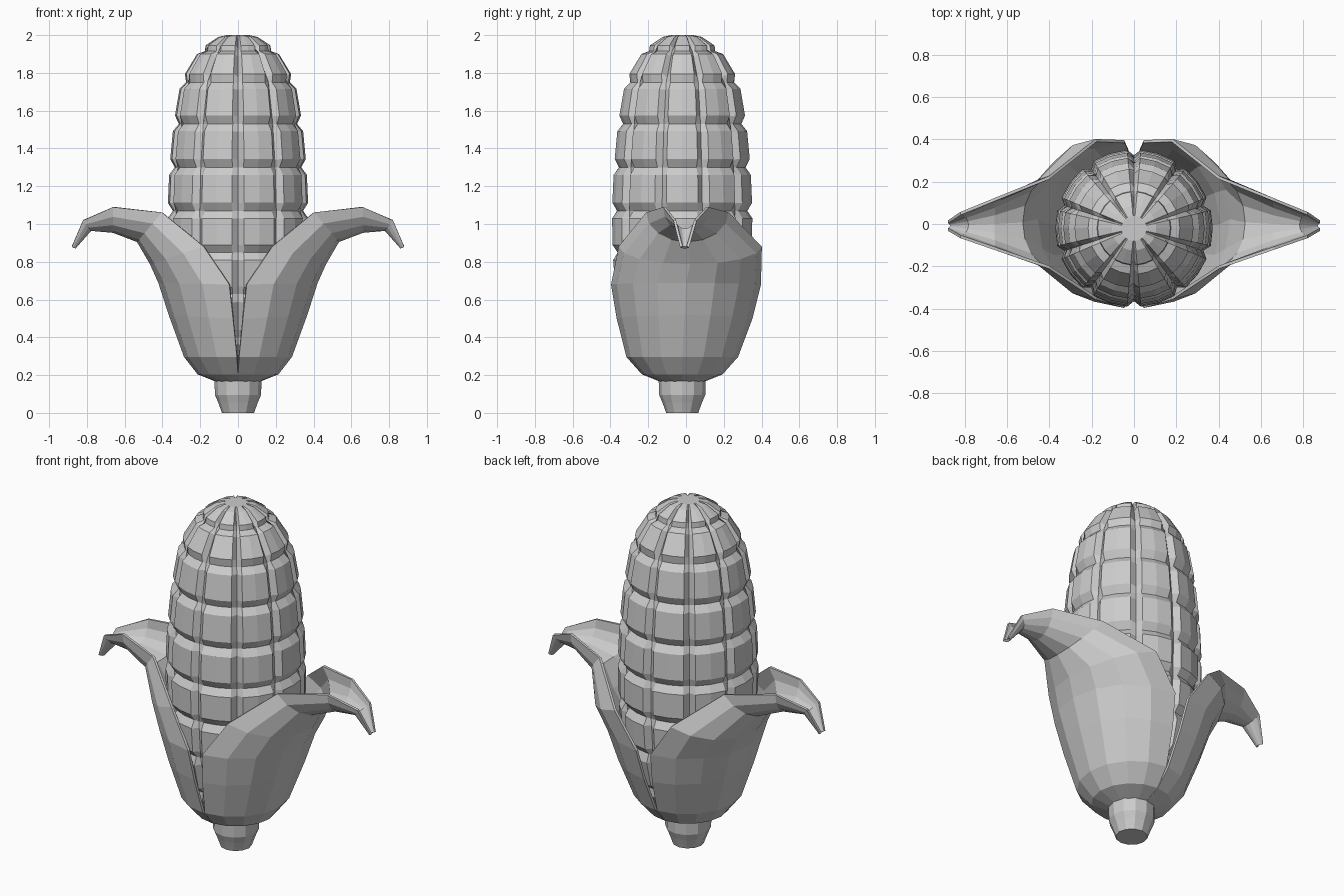
import bpy, bmesh
from math import sin, cos, pi, radians

if "Cube" in bpy.data.objects:
    bpy.data.objects.remove(bpy.data.objects["Cube"])

CY = -0.02  # cob axis sits slightly forward


def make(name, verts, faces):
    me = bpy.data.meshes.new(name)
    bm = bmesh.new()
    vs = [bm.verts.new(v) for v in verts]
    for f in faces:
        bm.faces.new([vs[i] for i in f])
    bmesh.ops.remove_doubles(bm, verts=bm.verts, dist=0.0005)
    bmesh.ops.recalc_face_normals(bm, faces=bm.faces)
    bm.to_mesh(me)
    bm.free()
    ob = bpy.data.objects.new(name, me)
    bpy.context.collection.objects.link(ob)
    return ob


def polar(r, deg, z, cy=CY):
    return (r * cos(radians(deg)), cy + r * sin(radians(deg)), z)


# Cob: ten columns of raised kernels; (height, groove radius) per row boundary
rows = [(0.22, .16), (0.40, .27), (0.63, .325), (0.85, .342), (1.07, .345), (1.30, .335),
        (1.53, .313), (1.75, .275), (1.915, .175)]
offs = [-18, -13, 0, 13, 18]
verts, faces = [], []
for (z0, r0), (z1, r1) in zip(rows, rows[1:]):
    dz, dr = z1 - z0, r1 - r0
    n = (dz * dz + dr * dr) ** 0.5
    for c in range(10):
        base = len(verts)
        for j, u in enumerate([0, .18, .82, 1]):
            for i, o in enumerate(offs):
                h = 0.028 if j in (1, 2) and 0 < i < 4 else 0
                verts.append(polar(r0 + dr * u + h * dz / n, c * 36 + o, z0 + dz * u - h * dr / n))
        for j in range(3):
            for i in range(4):
                k = base + j * 5 + i
                faces.append((k, k + 1, k + 6, k + 5))
# Notched cap at the top of the cob
for c in range(10):
    base = len(verts)
    for z, r, notch in [(1.915, .175, 0), (1.945, .172, .025), (1.99, .105, .015), (2.0, .06, 0)]:
        for i, o in enumerate(offs):
            low = notch if i in (0, 4) else 0
            verts.append(polar(r - low, c * 36 + o, z - low * 0.6))
    for j in range(3):
        for i in range(4):
            k = base + j * 5 + i
            faces.append((k, k + 1, k + 6, k + 5))
    verts.append((0, CY, 2.0))
    for i in range(4):
        faces.append((base + 15 + i, base + 16 + i, base + 20))
make("cob", verts, faces)

# Stem: short turned stalk
prof = [(0, .0), (.085, .0), (.092, .02), (.105, .055), (.122, .095), (.125, .18), (.15, .21), (0, .22)]
N = 12
verts = [polar(r, i * 360 / N, z, -0.02) for r, z in prof for i in range(N)]
faces = []
for j in range(1, len(prof) - 2):
    for i in range(N):
        a, b = j * N + i, j * N + (i + 1) % N
        faces.append((a, b, b + N, a + N))
faces.append(tuple(range(N, 2 * N)))
faces.append(tuple(range((len(prof) - 2) * N, (len(prof) - 1) * N)))
make("stem", verts, faces)

# Husk leaf sections: mid x, mid z, edge x, edge z, front y, back y
sections = [
    (.11, .17, .00, .17, -.13, .09),
    (.21, .21, .00, .21, -.23, .19),
    (.28, .30, .005, .30, -.31, .27),
    (.36, .52, .025, .50, -.36, .345),
    (.415, .69, .045, .68, -.39, .39),
    (.46, .79, .18, .88, -.35, .395),
    (.53, .91, .40, 1.06, -.205, .22),
    (.66, .96, .66, 1.09, -.115, .115),
    (.78, .97, .82, 1.02, -.06, .05),
    (.865, .875, .88, .88, -.025, .01),
]
SEG = 8


def husk(name, side):
    verts, faces = [], []
    for mx, mz, ex, ez, yf, yb in sections:
        ym, hw = (yf + yb) / 2, (yb - yf) / 2
        for i in range(SEG + 1):
            t = -pi / 2 + pi * i / SEG
            verts.append((side * (ex + (mx - ex) * cos(t)), ym + hw * sin(t), ez + (mz - ez) * cos(t)))
    for j in range(len(sections) - 1):
        for i in range(SEG):
            k = j * (SEG + 1) + i
            q = (k, k + 1, k + SEG + 2, k + SEG + 1)
            faces.append(q if side > 0 else q[::-1])
    ob = make(name, verts, faces)
    m = ob.modifiers.new("thickness", 'SOLIDIFY')
    m.thickness = 0.014
    m.offset = 0
    return ob


husk("husk_leaf_right", 1)
husk("husk_leaf_left", -1)
